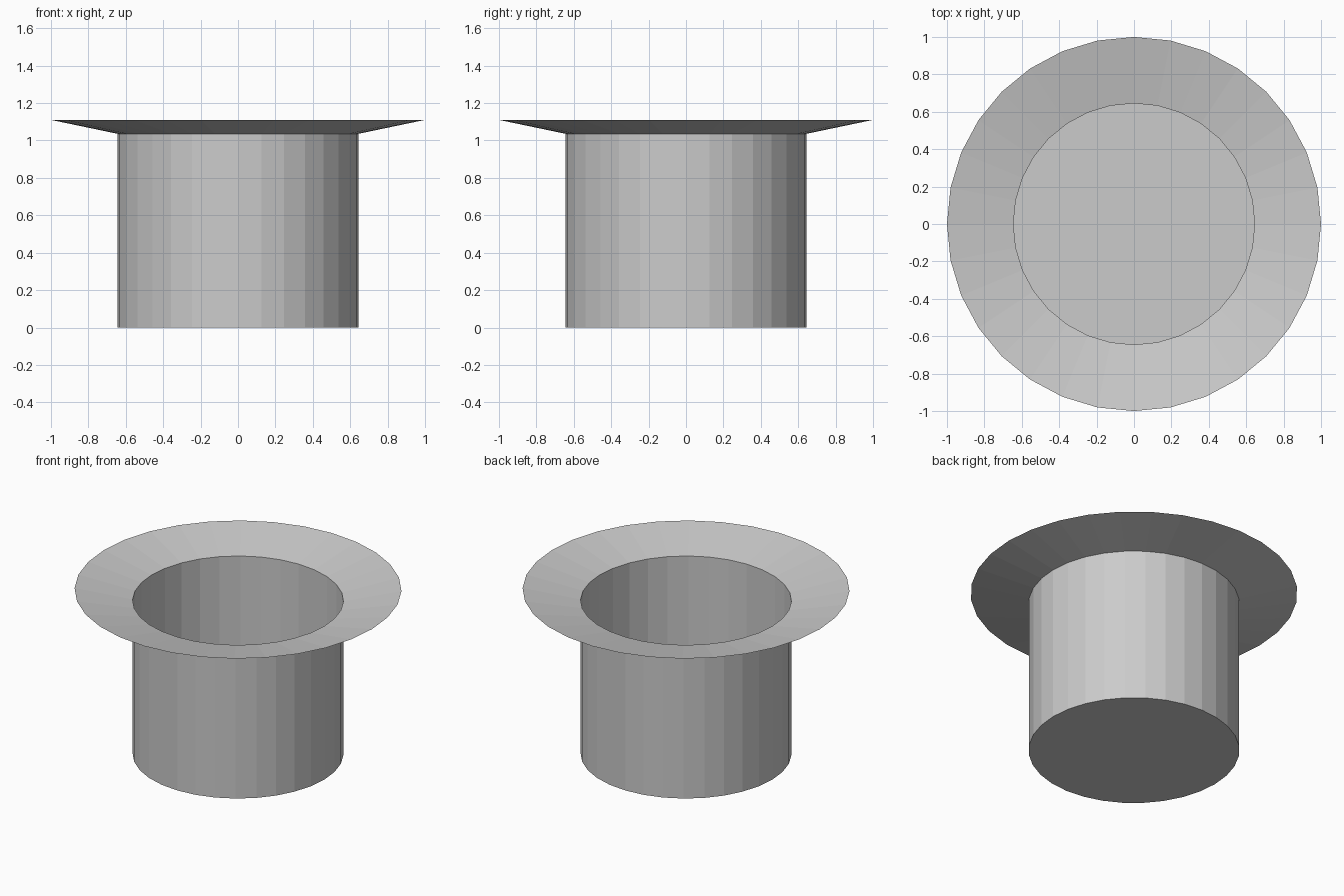
import bpy, bmesh
from math import cos, sin, tau

if "Cube" in bpy.data.objects:
    bpy.data.objects.remove(bpy.data.objects["Cube"])

SIDES = 32
R_CROWN, R_BRIM = 0.645, 1.0
Z_RIM, Z_TOP = 1.036, 1.11


def ring(bm, radius, z):
    return [bm.verts.new((radius * cos(tau * i / SIDES), radius * sin(tau * i / SIDES), z))
            for i in range(SIDES)]


def bridge(bm, low, high):
    for i in range(SIDES):
        j = (i + 1) % SIDES
        bm.faces.new((low[i], low[j], high[j], high[i]))


# Upturned hat: closed crown on the ground, open mouth, flared brim
bm = bmesh.new()
base = ring(bm, R_CROWN, 0)
mouth = ring(bm, R_CROWN, Z_RIM)
edge = ring(bm, R_BRIM, Z_TOP)
bm.faces.new(base[::-1])
bridge(bm, base, mouth)
bridge(bm, mouth, edge)

mesh = bpy.data.meshes.new("top_hat")
bm.to_mesh(mesh)
bm.free()
hat = bpy.data.objects.new("top_hat", mesh)
bpy.context.collection.objects.link(hat)
